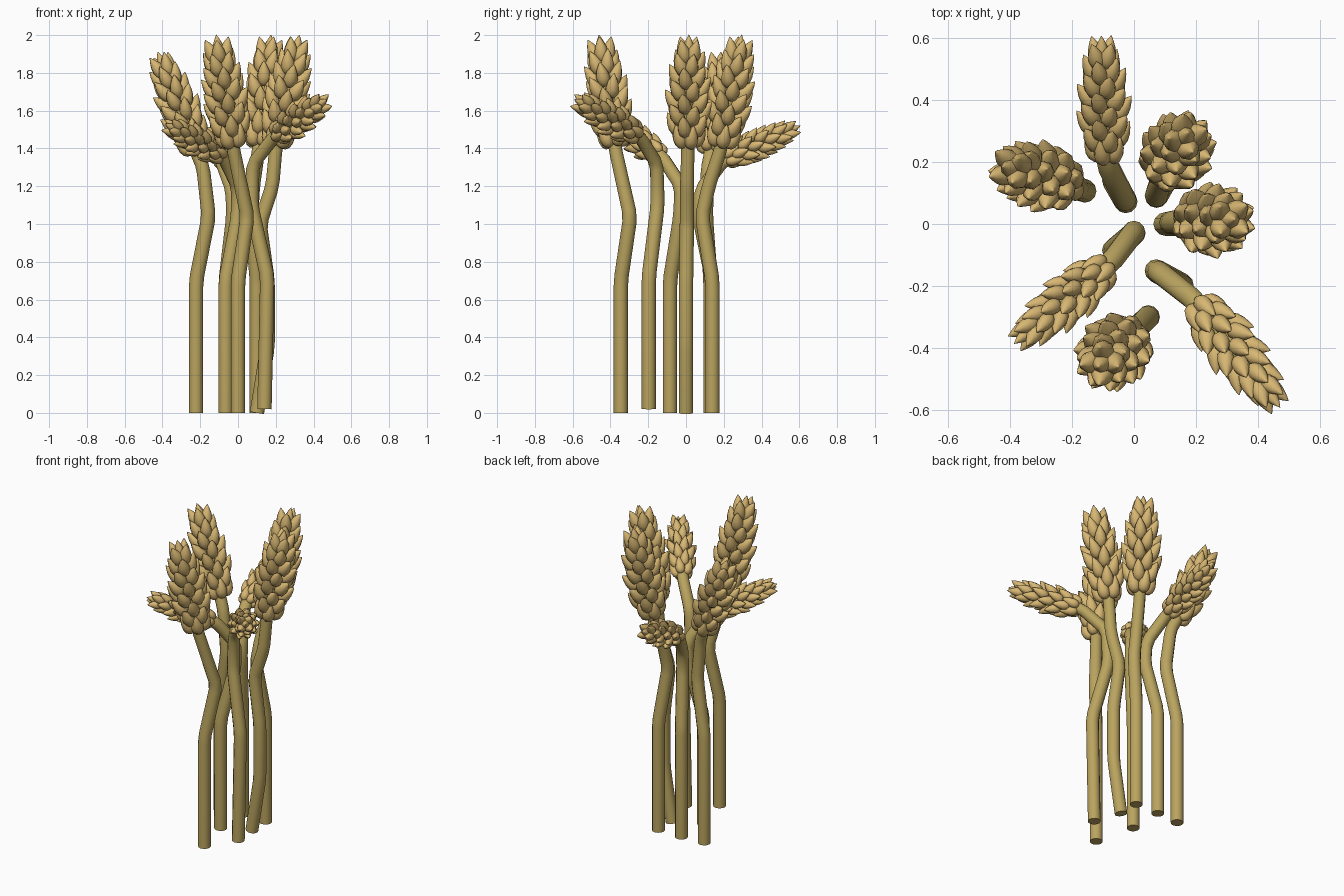
import bpy, bmesh, math
from mathutils import Vector, Matrix

if "Cube" in bpy.data.objects:
    bpy.data.objects.remove(bpy.data.objects["Cube"], do_unlink=True)


def material(name, rgb):
    m = bpy.data.materials.new(name)
    m.use_nodes = True
    m.diffuse_color = (*rgb, 1)
    m.node_tree.nodes["Principled BSDF"].inputs["Base Color"].default_value = (*rgb, 1)
    return m


STRAW = material("straw", (0.49, 0.37, 0.115))
GRAIN = material("golden grain", (0.68, 0.47, 0.17))


def soften(points):
    """Cut each corner of a path once, keeping its ends."""
    out = [points[0]]
    for a, b, c in zip(points, points[1:], points[2:]):
        out += [b.lerp(a, min(0.25, 0.03 / (b - a).length)),
                b.lerp(c, min(0.25, 0.03 / (c - b).length))]
    return out + [points[-1]]


def make_stem(name, path, base, tip):
    """Round stalk that runs on into the ear as its core."""
    pts = soften([Vector(p) for p in path] + [base, base.lerp(tip, 0.8)])
    curve = bpy.data.curves.new(name, "CURVE")
    curve.dimensions = "3D"
    curve.bevel_depth = 0.038
    curve.bevel_resolution = 4
    curve.use_fill_caps = True
    spline = curve.splines.new("POLY")
    spline.points.add(len(pts) - 1)
    for sp, p in zip(spline.points, pts):
        sp.co = (*p, 1)
        sp.radius = 1 - 0.2 * max(0, p.z - 1.0)
    spline.points[-1].radius = 0.4
    ob = bpy.data.objects.new(name, curve)
    bpy.context.collection.objects.link(ob)
    curve.materials.append(STRAW)
    bpy.ops.object.select_all(action="DESELECT")
    ob.select_set(True)
    bpy.context.view_layer.objects.active = ob
    bpy.ops.object.convert(target="MESH")
    bpy.ops.object.shade_smooth_by_angle(angle=math.radians(40))


def add_kernel(bm, length, width, matrix):
    """Pointed, almond-shaped grain growing along local z."""
    verts = bmesh.ops.create_uvsphere(bm, u_segments=8, v_segments=7, radius=1)["verts"]
    for v in verts:
        t = (v.co.z + 1) / 2
        swell = 1.3 * math.sqrt(max(0, 1 - t)) * width
        v.co = matrix @ Vector((v.co.x * swell, v.co.y * swell, t * length))


def make_ear(name, base, tip):
    """Staggered rings of spread grains, widest around the middle."""
    axis = tip - base
    size = axis.length
    frame = Matrix.Translation(base) @ axis.to_track_quat("Z", "Y").to_matrix().to_4x4()
    bm = bmesh.new()
    rings = 8
    for i in range(rings):
        f = i / (rings - 1)
        bulge = math.sin(math.pi * f ** 0.8)
        count = 5 if i < rings - 1 else 4
        radius = size * (0.055 - 0.025 * f + 0.025 * bulge)
        tilt = math.radians(21 - 3 * f + 15 * bulge)
        for j in range(count):
            turn = 2 * math.pi * (j + 0.5 * (i % 2)) / count
            place = (frame @ Matrix.Rotation(turn, 4, "Z")
                     @ Matrix.Translation((radius, 0, size * (0.01 + 0.74 * f)))
                     @ Matrix.Rotation(tilt, 4, "Y"))
            add_kernel(bm, size * 0.235, size * 0.062, place)
    add_kernel(bm, size * 0.24, size * 0.055, frame @ Matrix.Translation((0, 0, size * 0.765)))
    mesh = bpy.data.meshes.new(name)
    bm.to_mesh(mesh)
    bm.free()
    for p in mesh.polygons:
        p.use_smooth = True
    mesh.materials.append(GRAIN)
    bpy.context.collection.objects.link(bpy.data.objects.new(name, mesh))


# Each stalk: stem path, ear base, ear tip
STALKS = {
    "front": ([(0, -.345, 0), (0, -.345, .7), (.05, -.295, 1.04)],
              (-.025, -.375, 1.4), (-.115, -.46, 2)),
    "left": ([(.1, 0, 0), (.157, 0, .35), (.157, 0, .7), (.115, .005, 1.0), (.182, .005, 1.2)],
             (.2, .01, 1.4), (.325, .015, 2)),
    "back_left": ([(.1, .14, 0), (.1, .14, .7), (.07, .085, 1.04), (.08, .12, 1.2)],
                  (.11, .185, 1.4), (.175, .295, 2)),
    "right": ([(-.222, .13, 0), (-.222, .13, .7), (-.155, .105, 1.04), (-.185, .115, 1.3)],
              (-.215, .13, 1.37), (-.425, .185, 1.91)),
    "back_right": ([(-.065, .14, 0), (-.065, .14, .7), (-.025, .07, 1.04), (-.03, .08, 1.18)],
                   (-.09, .2, 1.34), (-.105, .605, 1.52)),
    "front_right": ([(-.065, -.085, 0), (-.065, -.085, .7), (0, -.03, 1.04), (0, -.025, 1.2)],
                    (-.08, -.13, 1.36), (-.385, -.385, 1.53)),
    "front_left": ([(.14, -.197, .02), (.155, -.197, .72), (.07, -.15, 1.1), (.08, -.155, 1.32)],
                   (.2, -.25, 1.47), (.47, -.59, 1.66)),
}
for place, (path, base, tip) in STALKS.items():
    make_stem(place + "_stem", path, Vector(base), Vector(tip))
    make_ear(place + "_ear", Vector(base), Vector(tip))
